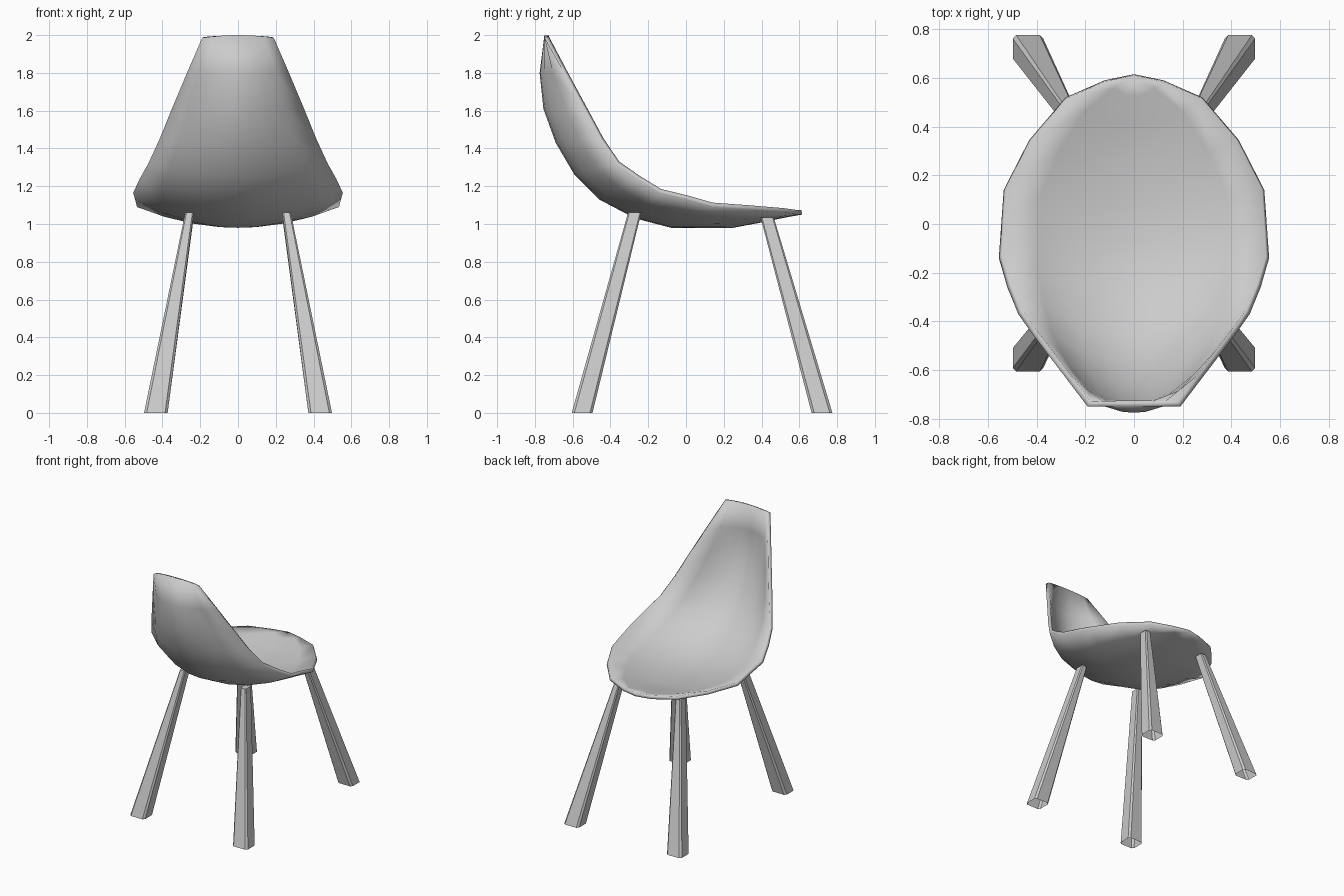
import bpy, bmesh, math

if "Cube" in bpy.data.objects:
    bpy.data.objects.remove(bpy.data.objects["Cube"])


def make_object(name, bm):
    mesh = bpy.data.meshes.new(name)
    bm.to_mesh(mesh)
    bm.free()
    obj = bpy.data.objects.new(name, mesh)
    bpy.context.collection.objects.link(obj)
    return obj


def smooth(obj, degrees):
    bpy.ops.object.select_all(action='DESELECT')
    obj.select_set(True)
    bpy.context.view_layer.objects.active = obj
    bpy.ops.object.shade_smooth_by_angle(angle=math.radians(degrees))


# Shell: each row is centre (y, z) and rim point (x, y, z), from back top to seat tip
ROWS = [
    ((-.75, 2.0), (.19, -.75, 1.985)),
    ((-.775, 1.8), (.27, -.645, 1.8)),
    ((-.755, 1.61), (.35, -.54, 1.61)),
    ((-.69, 1.43), (.415, -.455, 1.45)),
    ((-.59, 1.26), (.475, -.37, 1.32)),
    ((-.46, 1.13), (.52, -.26, 1.24)),
    ((-.27, 1.03), (.555, -.14, 1.165)),
    ((-.08, .98), (.545, 0, 1.13)),
    ((.08, .98), (.535, .14, 1.09)),
    ((.25, .98), (.43, .345, 1.075)),
    ((.41, 1.01), (.28, .52, 1.06)),
    ((.53, 1.035), (.12, .59, 1.05)),
    ((.615, 1.05), (0, .615, 1.05)),
]
COLS = [-1, -.73, -.45, -.18, 0, .18, .45, .73, 1]

bm = bmesh.new()
grid = [[bm.verts.new((u * ex, cy + (ey - cy) * u * u, cz + (ez - cz) * u * u))
         for u in COLS] for (cy, cz), (ex, ey, ez) in ROWS]
for a, b in zip(grid, grid[1:]):
    for j in range(len(COLS) - 1):
        bm.faces.new((a[j], b[j], b[j + 1], a[j + 1]))
bmesh.ops.remove_doubles(bm, verts=bm.verts, dist=.0005)
shell = make_object("seat_shell", bm)
mod = shell.modifiers.new("thickness", 'SOLIDIFY')
mod.thickness = .025
mod.offset = -1
smooth(shell, 40)


# Legs: tapered, splayed square tubes with chamfered corners, open at the foot
def section(bm, cx, cy, z, w, d, c):
    w, d = w / 2, d / 2
    pts = [(w - c, -d), (w, -d + c), (w, d - c), (w - c, d),
           (-w + c, d), (-w, d - c), (-w, -d + c), (-w + c, -d)]
    return [bm.verts.new((cx + x, cy + y, z)) for x, y in pts]


def leg(name, side, foot_y, top_y, top_z):
    bm = bmesh.new()
    low = section(bm, side * .435, foot_y, 0, .125, .11, .014)
    high = section(bm, side * .257, top_y, top_z, .045, .07, .007)
    for i in range(8):
        k = (i + 1) % 8
        bm.faces.new((low[i], low[k], high[k], high[i]))
    bm.faces.new(high)
    smooth(make_object(name, bm), 20)


for side, label in ((-1, "left"), (1, "right")):
    leg("backrest_leg_" + label, side, -.55, -.272, 1.06)
    leg("seat_leg_" + label, side, .72, .43, 1.035)
